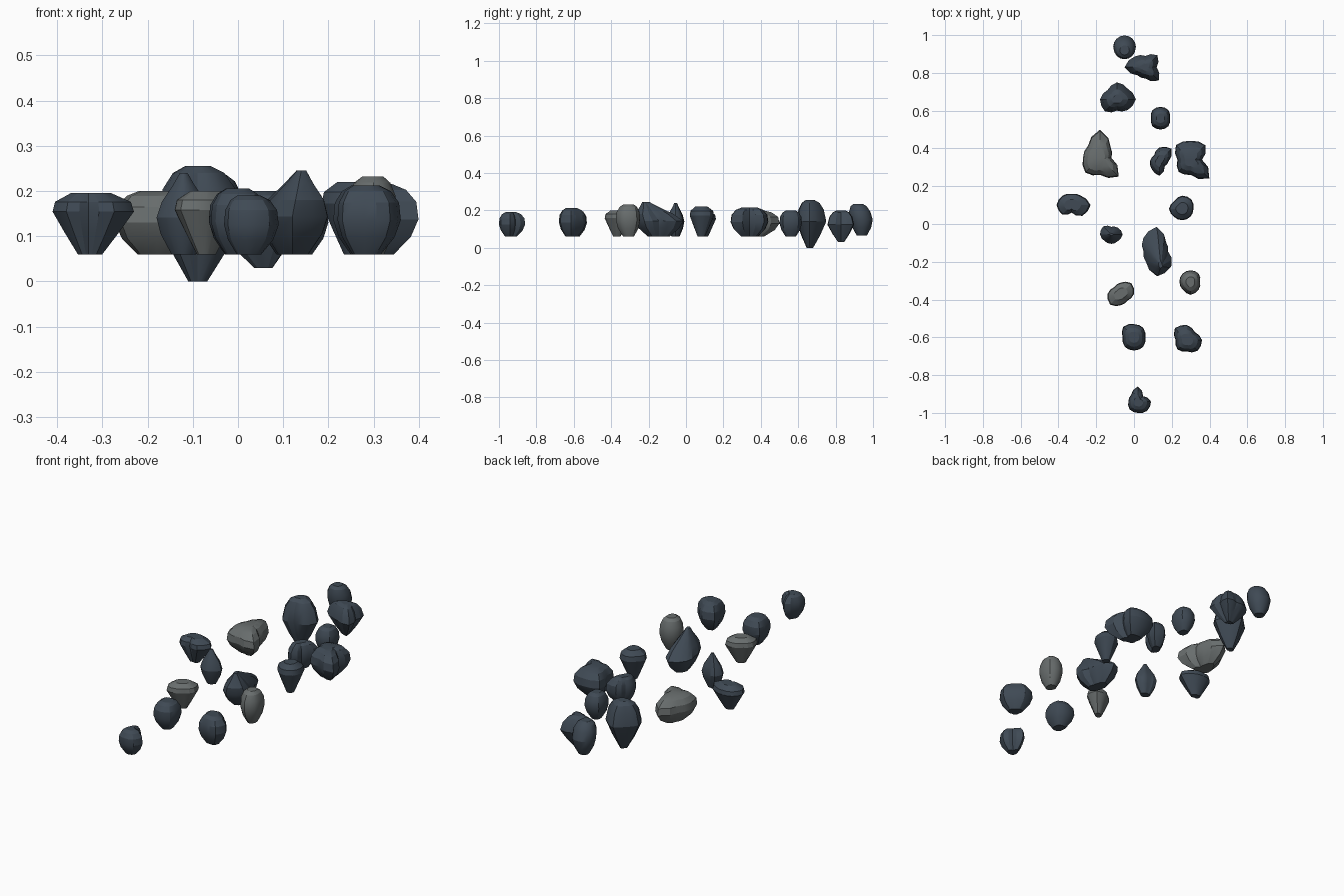
import bpy
import bmesh
import math

old = bpy.data.objects.get("Cube")
if old:
    bpy.data.objects.remove(old, do_unlink=True)


def make_material(name, colour):
    mat = bpy.data.materials.new(name)
    mat.use_nodes = True
    mat.diffuse_color = colour
    mat.node_tree.nodes["Principled BSDF"].inputs["Base Color"].default_value = colour
    return mat


slate = make_material("dark slate", (.05, .068, .09, 1))
granite = make_material("grey granite", (.14, .155, .155, 1))

# Side profiles: height fraction and width fraction from base to crown
boulder = ((0, .45), (.25, .83), (.5, 1), (.75, .95), (.92, .72), (1, .42))
bowl = ((0, .3), (.35, .66), (.7, 1), (.86, .93), (1, .5))
spindle = ((0, .22), (.25, .62), (.55, 1), (.8, .85), (.94, .6), (1, .3))
crest = ((0, .45), (.25, .85), (.45, 1), (.65, .8), (.85, .4), (1, .14))


def plan_radius(reach, step):
    """Radius at a sixteenth turn, blended between the eight reaches."""
    a = reach[step // 2]
    b = reach[((step + 1) // 2) % len(reach)]
    return (a + b) / 200


def rock(name, mat, profile, at, low, high, reach, lean=(0, 0)):
    """Reach is in hundredths, going round from the model's left to its back."""
    bm = bmesh.new()
    sides = 2 * len(reach)
    rings = []
    for height, width in profile:
        shift = max(0, height - .45) / .55
        cx, cy = at[0] + lean[0] * shift, at[1] + lean[1] * shift
        ring = []
        for i in range(sides):
            turn = math.tau * i / sides
            r = plan_radius(reach, i) * width
            ring.append(bm.verts.new((cx + r * math.cos(turn),
                                      cy + r * math.sin(turn),
                                      low + (high - low) * height)))
        rings.append(ring)
    for lower, upper in zip(rings, rings[1:]):
        for i in range(sides):
            j = (i + 1) % sides
            bm.faces.new((lower[i], lower[j], upper[j], upper[i]))
    bm.faces.new(rings[0])
    bm.faces.new(rings[-1])
    bmesh.ops.recalc_face_normals(bm, faces=bm.faces)
    mesh = bpy.data.meshes.new(name)
    bm.to_mesh(mesh)
    bm.free()
    mesh.materials.append(mat)
    obj = bpy.data.objects.new(name, mesh)
    bpy.context.collection.objects.link(obj)
    bpy.ops.object.select_all(action='DESELECT')
    obj.select_set(True)
    bpy.context.view_layer.objects.active = obj
    bpy.ops.object.shade_smooth_by_angle(angle=math.radians(25))


# Back cluster
rock("rear_tip_stone", slate, boulder, at=(-.05, .94), low=.065, high=.235,
     reach=(6, 6, 6, 6, 6, 6, 6, 6), lean=(0, -.02))
rock("rear_wedge_stone", slate, spindle, at=(.06, .83), low=.03, high=.2,
     reach=(6, 9, 6, 8, 11, 6, 6, 10))
rock("rear_large_boulder", slate, spindle, at=(-.09, .66), low=0, high=.255,
     reach=(10, 8, 9, 7, 9, 9, 6, 8))
rock("rear_round_stone", slate, boulder, at=(.14, .56), low=.06, high=.2,
     reach=(5, 6, 6, 6, 5, 6, 6, 6))

# Middle cluster
rock("pointed_granite_stone", granite, boulder, at=(-.18, .35), low=.06, high=.2,
     reach=(6, 8, 15, 9, 9, 11, 9, 14))
rock("narrow_stone", slate, boulder, at=(.135, .335), low=.06, high=.2,
     reach=(5, 9, 7, 4, 5, 6, 8, 4))
rock("left_wedge_boulder", slate, boulder, at=(.3, .34), low=.06, high=.215,
     reach=(6, 11, 10, 11, 7, 9, 8, 14))
rock("right_bowl_stone", slate, bowl, at=(-.33, .1), low=.06, high=.195,
     reach=(10, 7, 6, 7, 8, 7, 4, 8))
rock("left_bowl_stone", slate, bowl, at=(.255, .08), low=.06, high=.22,
     reach=(6, 7, 7, 6, 7, 6, 6, 6))
rock("right_peak_stone", slate, crest, at=(-.12, -.055), low=.06, high=.24,
     reach=(6, 5, 4, 6, 6, 5, 5, 5))
rock("long_crested_boulder", slate, crest, at=(.12, -.145), low=.06, high=.245,
     reach=(6, 7, 13, 10, 7, 8, 13, 11), lean=(.02, -.07))

# Front cluster
rock("round_granite_stone", granite, boulder, at=(.3, -.305), low=.06, high=.232,
     reach=(5, 6, 6, 6, 6, 6, 7, 6))
rock("bowl_granite_stone", granite, bowl, at=(-.07, -.37), low=.06, high=.2,
     reach=(7, 8, 6, 5, 7, 8, 6, 5))
rock("front_round_stone", slate, boulder, at=(0, -.6), low=.06, high=.205,
     reach=(6, 7, 7, 8, 6, 7, 7, 7))
rock("front_wedge_stone", slate, boulder, at=(.28, -.615), low=.06, high=.212,
     reach=(8, 6, 8, 9, 6, 7, 6, 8))
rock("front_tip_stone", slate, boulder, at=(.02, -.94), low=.06, high=.19,
     reach=(7, 4, 8, 5, 5, 6, 6, 7))
